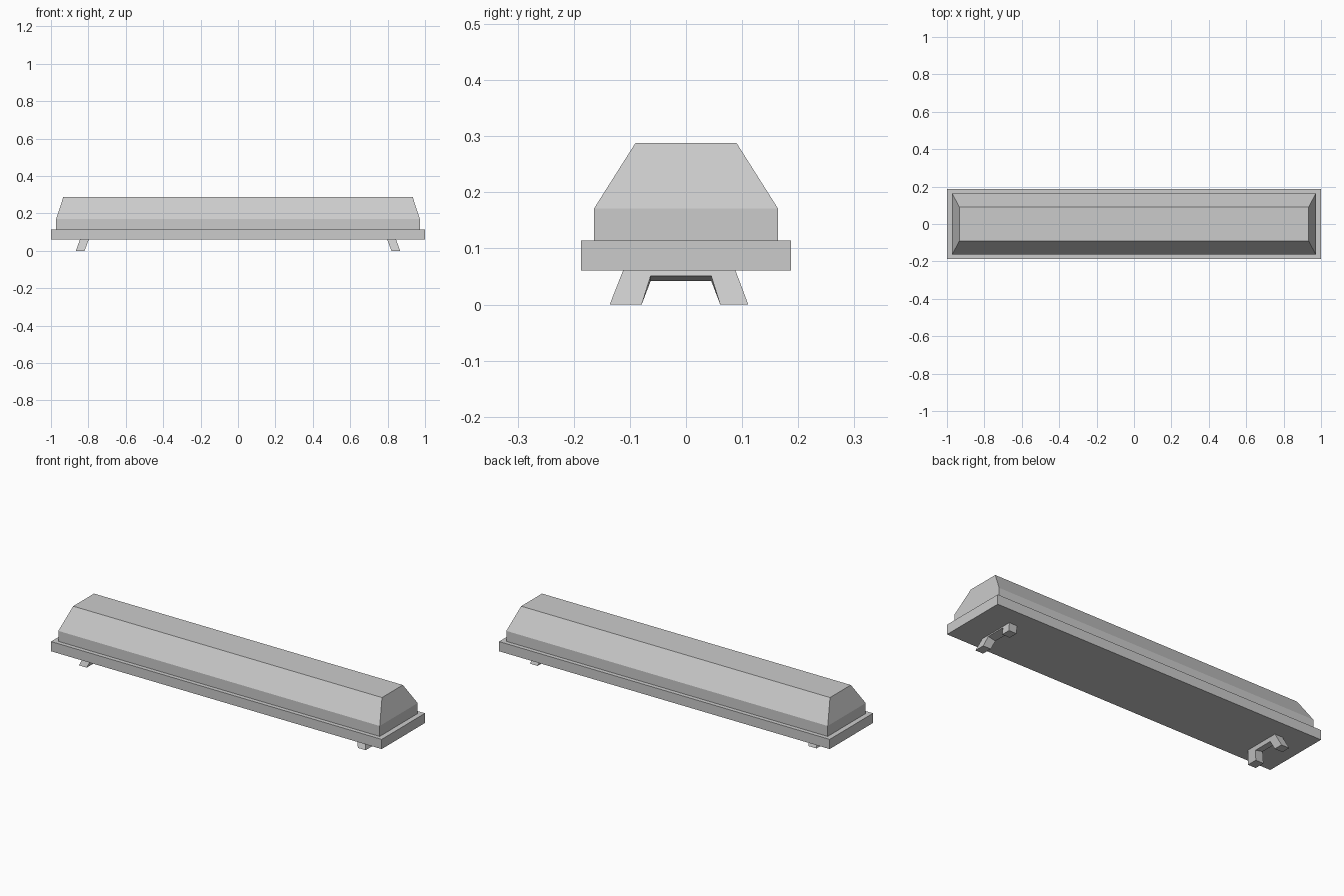
import bpy
import bmesh

cube = bpy.data.objects.get("Cube")
if cube:
    bpy.data.objects.remove(cube, do_unlink=True)

GREY = (0.6, 0.6, 0.6, 1.0)
mat = bpy.data.materials.new("light grey")
mat.use_nodes = True
mat.diffuse_color = GREY
mat.node_tree.nodes["Principled BSDF"].inputs["Base Color"].default_value = GREY


def loft(name, loops):
    """Skin matching closed loops and cap both ends."""
    bm = bmesh.new()
    rings = [[bm.verts.new(p) for p in loop] for loop in loops]
    for a, b in zip(rings, rings[1:]):
        for i in range(len(a)):
            j = (i + 1) % len(a)
            bm.faces.new((a[i], a[j], b[j], b[i]))
    bm.faces.new(rings[0])
    bm.faces.new(rings[-1])
    bmesh.ops.recalc_face_normals(bm, faces=bm.faces)
    mesh = bpy.data.meshes.new(name)
    bm.to_mesh(mesh)
    bm.free()
    mesh.materials.append(mat)
    obj = bpy.data.objects.new(name, mesh)
    bpy.context.collection.objects.link(obj)
    return obj


def rect(x, y, z):
    return [(-x, -y, z), (x, -y, z), (x, y, z), (-x, y, z)]


# Flat tray and the tapered cover standing on it
loft("base_tray", [rect(1, 0.187, 0.061), rect(1, 0.187, 0.114)])
loft("cover", [rect(0.972, 0.164, 0.114), rect(0.972, 0.164, 0.171),
               rect(0.934, 0.09, 0.288)])


# Splayed bracket feet with an open arch, leaning outwards
def bracket(name, side):
    def outline(x_foot, arch):
        pts = [(-0.136, 0), (-0.079, 0), (-0.063, arch), (0.045, arch),
               (0.061, 0), (0.111, 0), (0.088, 0.061), (-0.112, 0.061)]
        return [(side * (x_foot - 0.36 * z), y, z) for y, z in pts]
    loft(name, [outline(0.82, 0.042), outline(0.867, 0.051)])


bracket("left_bracket", 1)
bracket("right_bracket", -1)
